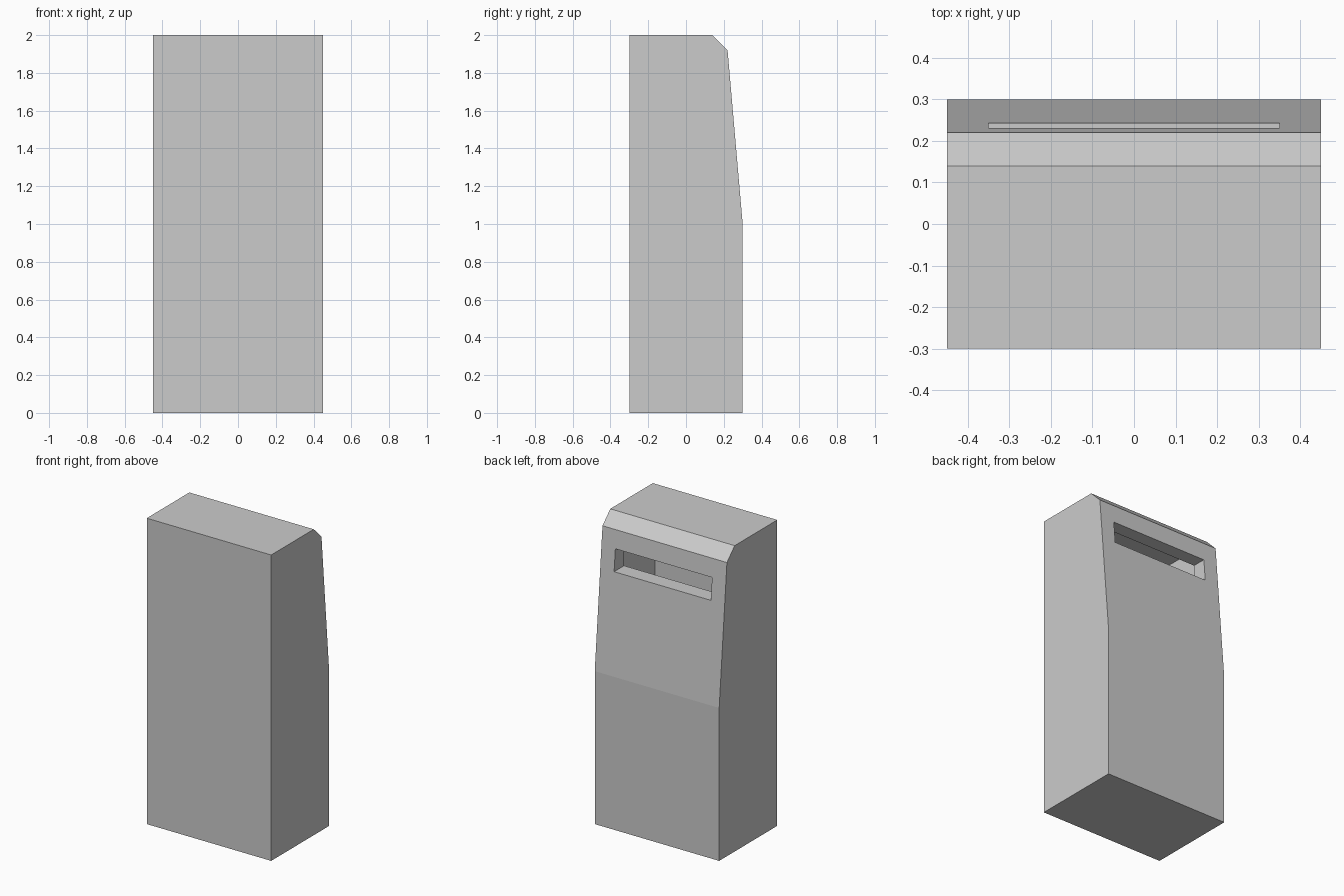
import bpy, bmesh

if "Cube" in bpy.data.objects:
    bpy.data.objects.remove(bpy.data.objects["Cube"])


def prism(name, profile, half_width):
    """Extrude a (y, z) profile along x, centred on x = 0."""
    bm = bmesh.new()
    face = bm.faces.new([bm.verts.new((-half_width, y, z)) for y, z in profile])
    moved = bmesh.ops.extrude_face_region(bm, geom=[face])["geom"]
    bmesh.ops.translate(bm, vec=(2 * half_width, 0, 0),
                        verts=[v for v in moved if isinstance(v, bmesh.types.BMVert)])
    bmesh.ops.recalc_face_normals(bm, faces=bm.faces)
    mesh = bpy.data.meshes.new(name)
    bm.to_mesh(mesh)
    bm.free()
    obj = bpy.data.objects.new(name, mesh)
    bpy.context.collection.objects.link(obj)
    return obj


def rect(y0, y1, z0, z1):
    return [(y0, z0), (y1, z0), (y1, z1), (y0, z1)]


def carve(target, cutter):
    cutter.hide_render = True
    mod = target.modifiers.new(cutter.name, 'BOOLEAN')
    mod.operation = 'DIFFERENCE'
    mod.solver = 'EXACT'
    mod.object = cutter
    bpy.context.view_layer.objects.active = target
    bpy.ops.object.modifier_apply(modifier=mod.name)
    bpy.data.objects.remove(cutter)


# Bin casing: tapered upper back with a chamfered top edge
casing = prism("bin_casing", [(-0.3, 0), (0.3, 0), (0.3, 1.0), (0.22, 1.92),
                              (0.14, 2.0), (-0.3, 2.0)], 0.45)

# Hollow chamber inside the casing
carve(casing, prism("chamber_cutter", rect(-0.25, 0.14, 0.05, 1.95), 0.40))

# Wide slot opening through the sloped wall into the chamber
carve(casing, prism("slot_cutter", rect(0.0, 0.4, 1.655, 1.80), 0.35))
